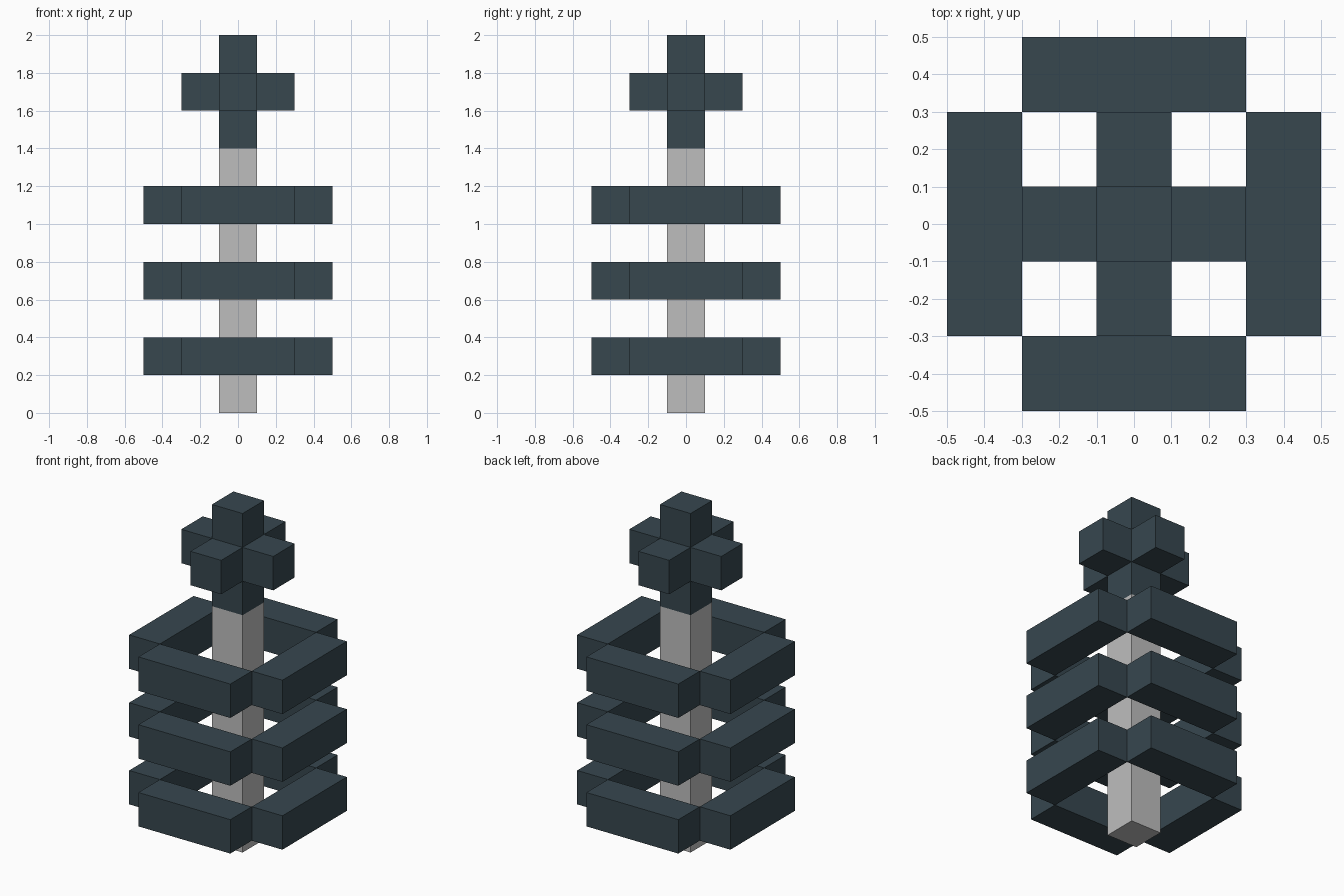
import bpy
import bmesh
from mathutils import Vector

cube = bpy.data.objects.get("Cube")
if cube:
    bpy.data.objects.remove(cube, do_unlink=True)


def make_material(name, rgb):
    mat = bpy.data.materials.new(name)
    mat.use_nodes = True
    color = (*rgb, 1.0)
    mat.diffuse_color = color
    mat.node_tree.nodes["Principled BSDF"].inputs["Base Color"].default_value = color
    return mat


def box(name, center, size, mat):
    bm = bmesh.new()
    bmesh.ops.create_cube(bm, size=1.0)
    bmesh.ops.scale(bm, vec=Vector(size), verts=bm.verts)
    mesh = bpy.data.meshes.new(name)
    bm.to_mesh(mesh)
    bm.free()
    mesh.materials.append(mat)
    obj = bpy.data.objects.new(name, mesh)
    obj.location = center
    bpy.context.collection.objects.link(obj)
    return obj


slate = make_material("dark slate", (0.038, 0.063, 0.078))
grey = make_material("light grey", (0.515, 0.515, 0.515))

U = 0.2  # one block
SIDES = {"front": (0, -1), "back": (0, 1), "left": (1, 0), "right": (-1, 0)}

# Central post
box("post", (0, 0, 0.7), (U, U, 1.4), grey)

# Three open rings, each of four bars meeting at their corners
for level, z in zip(("lower", "middle", "upper"), (0.3, 0.7, 1.1)):
    for side, (dx, dy) in SIDES.items():
        size = (U, 3 * U, U) if dx else (3 * U, U, U)
        box(f"{level}_ring_{side}_bar", (dx * 0.4, dy * 0.4, z), size, slate)

# Finial: upright with four side blocks
box("finial_upright", (0, 0, 1.7), (U, U, 3 * U), slate)
for side, (dx, dy) in SIDES.items():
    box(f"finial_{side}_block", (dx * U, dy * U, 1.7), (U, U, U), slate)
